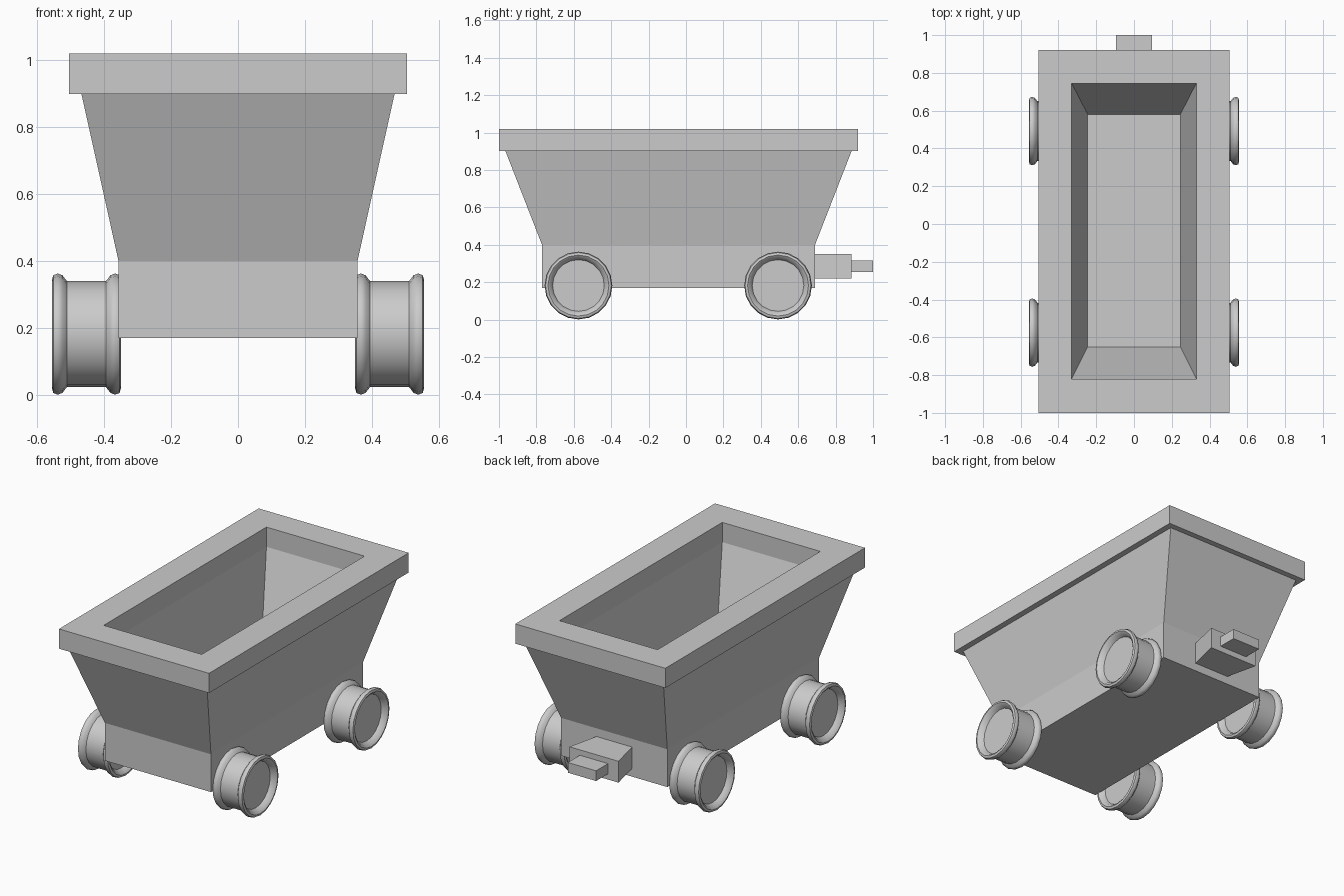
import bpy, bmesh, math

if "Cube" in bpy.data.objects:
    bpy.data.objects.remove(bpy.data.objects["Cube"])


def finish(name, bm):
    bmesh.ops.recalc_face_normals(bm, faces=bm.faces)
    mesh = bpy.data.meshes.new(name)
    bm.to_mesh(mesh)
    bm.free()
    obj = bpy.data.objects.new(name, mesh)
    bpy.context.collection.objects.link(obj)
    return obj


def skin(name, rings):
    """Join successive rings of points and cap both ends."""
    bm = bmesh.new()
    loops = [[bm.verts.new(p) for p in ring] for ring in rings]
    for a, b in zip(loops, loops[1:]):
        n = len(a)
        for i in range(n):
            j = (i + 1) % n
            bm.faces.new((a[i], a[j], b[j], b[i]))
    bm.faces.new(loops[0])
    bm.faces.new(loops[-1])
    return finish(name, bm)


def flat_ring(hx, y0, y1, z):
    return [(-hx, y0, z), (hx, y0, z), (hx, y1, z), (-hx, y1, z)]


def upright_ring(hx, z0, z1, y):
    return [(-hx, y, z0), (hx, y, z0), (hx, y, z1), (-hx, y, z1)]


# Tub: base, flared sides, overhanging rim, then down the inside to the floor
skin("cart_tub", [flat_ring(*r) for r in (
    (0.357, -0.77, 0.69, 0.17),
    (0.357, -0.77, 0.69, 0.40),
    (0.468, -0.965, 0.885, 0.90),
    (0.505, -1.00, 0.92, 0.90),
    (0.505, -1.00, 0.92, 1.02),
    (0.33, -0.82, 0.745, 1.02),
    (0.33, -0.82, 0.745, 0.90),
    (0.245, -0.65, 0.58, 0.44),
)])

# Coupling: wedge block widening backwards, with a small tongue
skin("coupling_block", [upright_ring(0.12, 0.22, 0.35, 0.69),
                        upright_ring(0.165, 0.22, 0.35, 0.885)])
skin("coupling_tongue", [upright_ring(0.095, 0.255, 0.317, 0.885),
                         upright_ring(0.095, 0.255, 0.317, 1.00)])

# Wheels: spool profile (offset from wheel centre, radius), dished on both ends
HALF = [(0.07, 0.138), (0.094, 0.150), (0.103, 0.163), (0.099, 0.176),
        (0.086, 0.181), (0.072, 0.176), (0.058, 0.158)]
PROFILE = HALF + [(-x, r) for x, r in reversed(HALF)]
SIDES = 20


def wheel(name, cx, cy):
    rings = [[(cx + x,
               cy + r * math.cos(2 * math.pi * i / SIDES),
               0.182 + r * math.sin(2 * math.pi * i / SIDES))
              for i in range(SIDES)] for x, r in PROFILE]
    obj = skin(name, rings)
    bpy.ops.object.select_all(action='DESELECT')
    obj.select_set(True)
    bpy.context.view_layer.objects.active = obj
    bpy.ops.object.shade_smooth_by_angle(angle=math.radians(50))


for side, cx in (("left", -0.453), ("right", 0.453)):
    for end, cy in (("front", -0.575), ("back", 0.492)):
        wheel(f"{end}_{side}_wheel", cx, cy)
